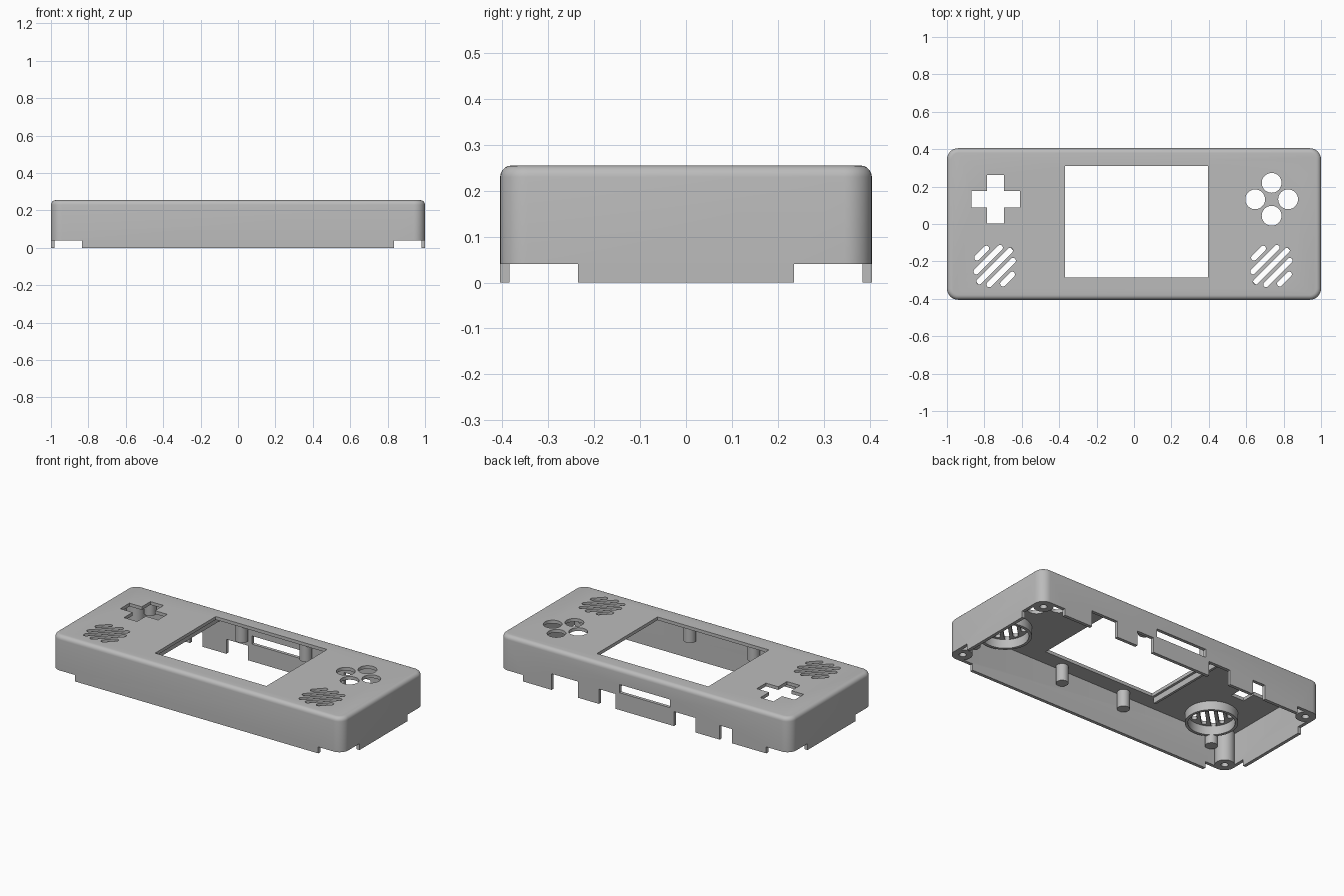
import bpy, bmesh, math
from mathutils import Matrix, Vector

if "Cube" in bpy.data.objects:
    bpy.data.objects.remove(bpy.data.objects["Cube"], do_unlink=True)

grey = bpy.data.materials.new("shell grey")
grey.use_nodes = True
grey.diffuse_color = (0.5, 0.5, 0.5, 1)
grey.node_tree.nodes["Principled BSDF"].inputs["Base Color"].default_value = (0.5, 0.5, 0.5, 1)

HX, HY, H = 1.0, 0.405, 0.255      # half length, half depth, height
WALL = 0.02
ROOF = H - WALL                    # underside of the face plate


def finish(bm, name):
    me = bpy.data.meshes.new(name)
    bmesh.ops.recalc_face_normals(bm, faces=bm.faces)
    bm.to_mesh(me)
    bm.free()
    me.materials.append(grey)
    ob = bpy.data.objects.new(name, me)
    bpy.context.collection.objects.link(ob)
    return ob


def box(name, x, y, z, corner=0, fillet=0):
    """Box from (min, max) ranges; rounded upright corners and rounded top rim."""
    bm = bmesh.new()
    bmesh.ops.create_cube(bm, size=1)
    for v in bm.verts:
        v.co = Vector([lo + (c + 0.5) * (hi - lo) for c, (lo, hi) in zip(v.co, (x, y, z))])
    if corner:
        upright = [e for e in bm.edges if abs(e.verts[0].co.z - e.verts[1].co.z) > 0.01]
        bmesh.ops.bevel(bm, geom=upright, offset=corner, segments=8, profile=0.5, affect='EDGES')
    if fillet:
        rim = [e for e in bm.edges if all(v.co.z > z[1] - 1e-4 for v in e.verts)]
        bmesh.ops.bevel(bm, geom=rim, offset=fillet, segments=5, profile=0.5, affect='EDGES')
    return finish(bm, name)


def cylinder(name, x, y, r, z):
    bm = bmesh.new()
    bmesh.ops.create_cone(bm, cap_ends=True, segments=40, radius1=r, radius2=r, depth=z[1] - z[0],
                          matrix=Matrix.Translation((x, y, (z[0] + z[1]) / 2)))
    return finish(bm, name)


def slot(x, y, length, width, z):
    """Diagonal cutter with round ends."""
    bm = bmesh.new()
    r, half = width / 2, (length - width) / 2
    ring = []
    for i in range(16):
        a = math.pi * (i + 0.5) / 8 - math.pi / 2
        ring.append(bm.verts.new((math.copysign(half, math.cos(a)) + r * math.cos(a),
                                  r * math.sin(a), z[0])))
    base = bm.faces.new(ring)
    top = bmesh.ops.extrude_face_region(bm, geom=[base])["geom"]
    for v in top:
        if isinstance(v, bmesh.types.BMVert):
            v.co.z = z[1]
    bm.transform(Matrix.Translation((x, y, 0)) @ Matrix.Rotation(math.pi / 4, 4, 'Z'))
    return finish(bm, "slot_cutter")


def cut(target, cutter):
    cutter.hide_render = True
    mod = target.modifiers.new("cut", 'BOOLEAN')
    mod.operation, mod.solver, mod.object = 'DIFFERENCE', 'EXACT', cutter
    bpy.context.view_layer.objects.active = target
    bpy.ops.object.modifier_apply(modifier=mod.name)
    bpy.data.objects.remove(cutter, do_unlink=True)


def smooth(ob):
    bpy.ops.object.select_all(action='DESELECT')
    ob.select_set(True)
    bpy.context.view_layer.objects.active = ob
    bpy.ops.object.shade_smooth_by_angle(angle=math.radians(35))


# Hollow shell, open underneath
shell = box("shell", (-HX, HX), (-HY, HY), (0, H), 0.06, 0.025)
cut(shell, box("cavity", (WALL - HX, HX - WALL), (WALL - HY, HY - WALL), (-0.1, ROOF), 0.04))

# Screen window, direction cross and four round button holes
THROUGH = (0.2, 0.3)
cut(shell, box("window", (-0.37, 0.395), (-0.285, 0.31), THROUGH))
for w, d in ((0.13, 0.045), (0.045, 0.13)):
    cut(shell, box("cross", (-0.74 - w, -0.74 + w), (0.132 - d, 0.132 + d), THROUGH))
for dx, dy in ((1, 0), (-1, 0), (0, 1), (0, -1)):
    cut(shell, cylinder("button", 0.736 + 0.088 * dx, 0.132 + 0.088 * dy, 0.053, THROUGH))

# Diagonal speaker slots
SPEAKERS = (-0.745, 0.735)
SPEAKER_Y = -0.225
for sx in SPEAKERS:
    for i, length in zip(range(-2, 3), (0.1, 0.21, 0.265, 0.21, 0.1)):
        off = i * 0.049 / math.sqrt(2)
        cut(shell, slot(sx + off, SPEAKER_Y - off, length, 0.03, THROUGH))

# Lower corners cut away
for sx in (-1, 1):
    for sy in (-1, 1):
        cut(shell, box("corner", sorted((sx * 0.835, sx * 1.1)),
                       sorted((sy * 0.235, sy * 0.5)), (-0.1, 0.04)))

# Port notches and card slot in the back wall
BACK = (0.36, 0.5)
for lo, hi, top in ((0.46, 0.64, 0.1), (0.2, 0.315, 0.092), (-0.35, -0.2, 0.09), (-0.6, -0.515, 0.088)):
    cut(shell, box("port", (lo, hi), BACK, (-0.1, top)))
cut(shell, box("card", (-0.175, 0.175), BACK, (0.107, 0.158)))
smooth(shell)

# Corner screw posts and short support posts
for sx, side in ((-1, "right"), (1, "left")):
    for sy, end in ((-1, "front"), (1, "back")):
        post = cylinder(f"{end}_{side}_screw_post", sx * 0.94, sy * 0.345, 0.055, (0.04, ROOF + 0.005))
        cut(post, cylinder("screw_hole", sx * 0.94, sy * 0.345, 0.02, (0, 0.18)))
        smooth(post)
        for x, kind in ((0.22, "inner"), (0.85, "outer")):
            smooth(cylinder(f"{end}_{side}_{kind}_post", sx * x, sy * 0.352, 0.035, (0.13, ROOF + 0.005)))

# Speaker rings under the face plate
for sx, side in zip(SPEAKERS, ("right", "left")):
    ring = cylinder(f"{side}_speaker_ring", sx, SPEAKER_Y, 0.147, (0.18, ROOF + 0.003))
    cut(ring, cylinder("ring_hole", sx, SPEAKER_Y, 0.13, (0.1, 0.3)))
    smooth(ring)

# Stiffening rib beside the screen
box("screen_rib", (-0.4, -0.385), (-0.29, HY - WALL), (0.2, ROOF + 0.003))
